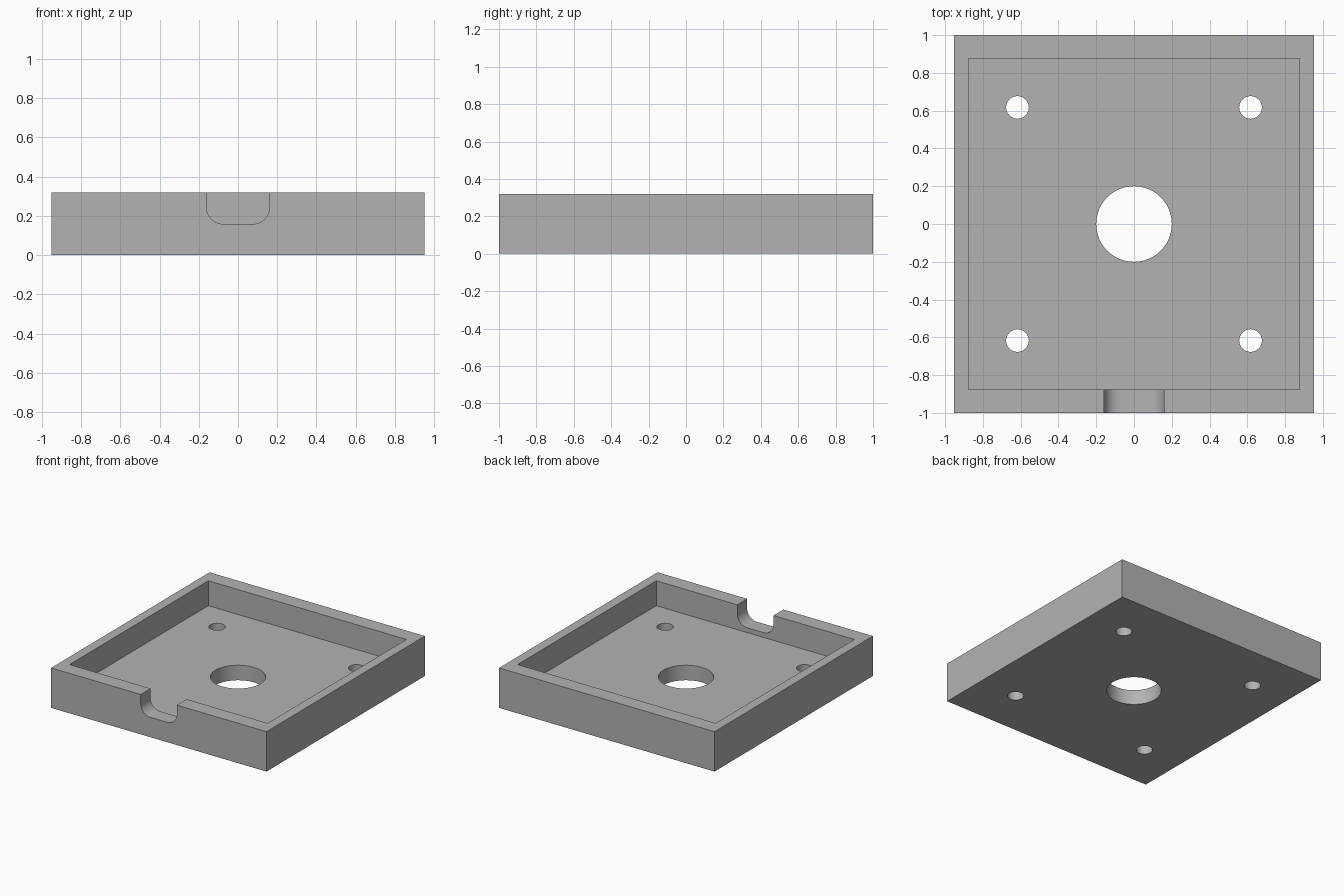
import bpy, bmesh, math

cube = bpy.data.objects.get("Cube")
if cube:
    bpy.data.objects.remove(cube, do_unlink=True)

WIDTH, LENGTH, HEIGHT = 1.904, 2.0, 0.319
INNER = 0.876      # half size of the square recess
FLOOR = 0.12
HOLE = 0.617       # mounting hole offset from the centre

grey = bpy.data.materials.new("plain grey")
grey.use_nodes = True
colour = (0.45, 0.45, 0.45, 1)
grey.diffuse_color = colour
grey.node_tree.nodes["Principled BSDF"].inputs["Base Color"].default_value = colour


def prism(name, outline, start, end, axis="Z"):
    """Extrude a closed outline along Z, or an XZ outline along Y."""
    bm = bmesh.new()
    place = (lambda a, b, c: (a, b, c)) if axis == "Z" else (lambda a, b, c: (a, c, b))
    face = bm.faces.new([bm.verts.new(place(a, b, start)) for a, b in outline])
    top = bmesh.ops.extrude_face_region(bm, geom=[face])["geom"]
    shift = place(0, 0, end - start)
    bmesh.ops.translate(bm, vec=shift, verts=[v for v in top if isinstance(v, bmesh.types.BMVert)])
    bmesh.ops.recalc_face_normals(bm, faces=bm.faces)
    mesh = bpy.data.meshes.new(name)
    bm.to_mesh(mesh)
    bm.free()
    mesh.materials.append(grey)
    obj = bpy.data.objects.new(name, mesh)
    bpy.context.collection.objects.link(obj)
    return obj


def rectangle(hx, hy):
    return [(-hx, -hy), (hx, -hy), (hx, hy), (-hx, hy)]


def arc(cx, cy, r, start, end, steps):
    angles = [math.radians(start + (end - start) * i / steps) for i in range(steps + 1)]
    return [(cx + r * math.cos(t), cy + r * math.sin(t)) for t in angles]


def circle(cx, cy, r, sides):
    return arc(cx, cy, r, 0, 360, sides)[:-1]


# Solid block
tray = prism("mounting_tray", rectangle(WIDTH / 2, LENGTH / 2), 0, HEIGHT)

# Square recess
cutters = [prism("recess_cutter", rectangle(INNER, INNER), FLOOR, HEIGHT + 0.2)]

# Round-bottomed cable notch through the front wall
half, low, r = 0.16, 0.159, 0.085
notch = [(half, HEIGHT + 0.1), (-half, HEIGHT + 0.1)]
notch += arc(-half + r, low + r, r, 180, 270, 12)
notch += arc(half - r, low + r, r, 270, 360, 12)
cutters.append(prism("notch_cutter", notch, -1.1, -0.7, "Y"))

# Centre bore and four mounting holes
cutters.append(prism("bore_cutter", circle(0, 0, 0.2, 96), -0.1, 0.25))
for sx in (-1, 1):
    for sy in (-1, 1):
        cutters.append(prism("hole_cutter", circle(sx * HOLE, sy * HOLE, 0.06, 48), -0.1, 0.25))

# Cut everything out of the block
bpy.ops.object.select_all(action="DESELECT")
tray.select_set(True)
bpy.context.view_layer.objects.active = tray
for cutter in cutters:
    cut = tray.modifiers.new("cut", "BOOLEAN")
    cut.operation = "DIFFERENCE"
    cut.solver = "EXACT"
    cut.object = cutter
    bpy.ops.object.modifier_apply(modifier=cut.name)
    bpy.data.objects.remove(cutter, do_unlink=True)

bpy.ops.object.shade_smooth_by_angle(angle=math.radians(30))
